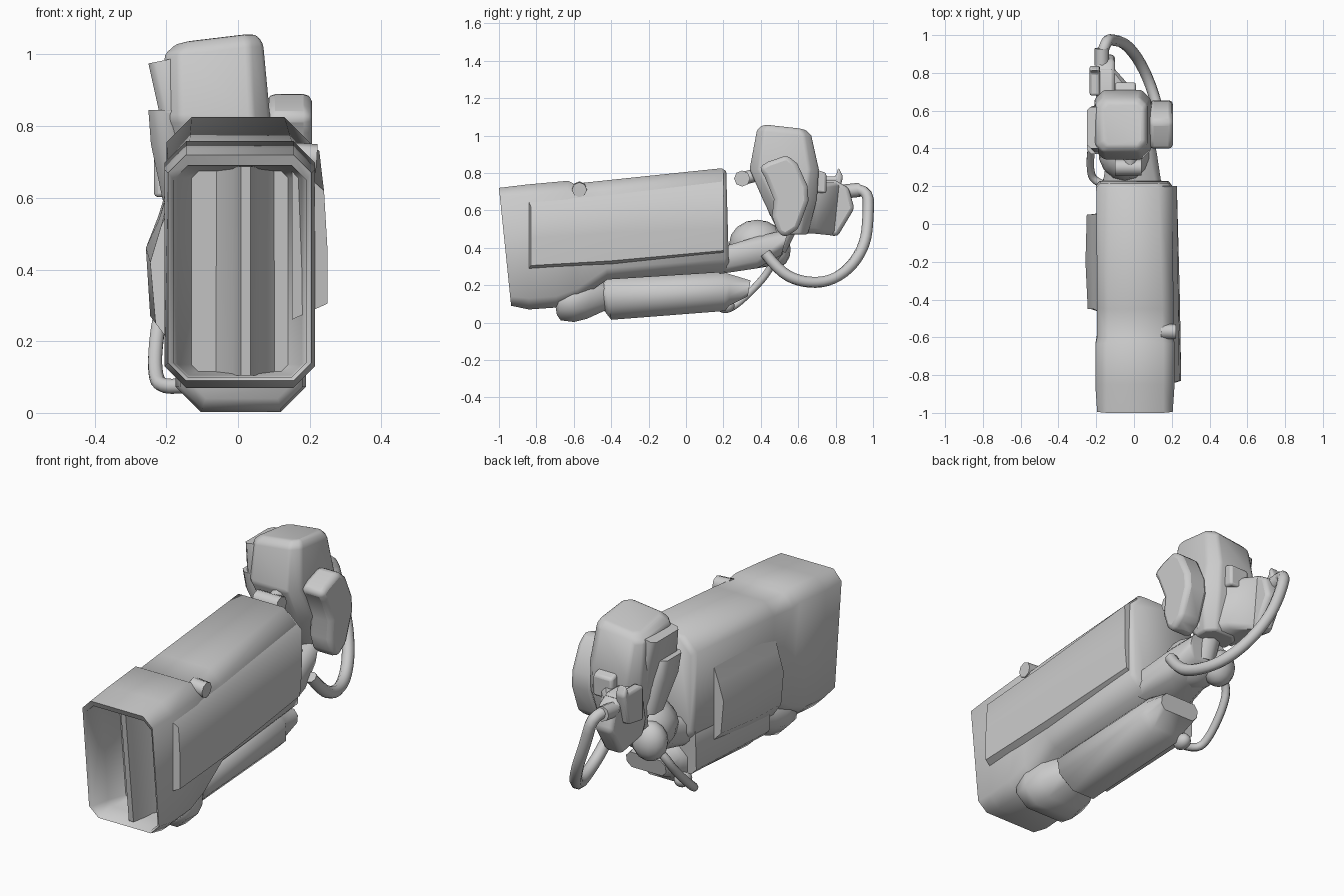
import bpy, bmesh, math


def finish(ob, angle=50):
    bpy.ops.object.select_all(action='DESELECT')
    ob.select_set(True)
    bpy.context.view_layer.objects.active = ob
    bpy.ops.object.shade_smooth_by_angle(angle=math.radians(angle))
    return ob


def octagon(a0, a1, b0, b1, c):
    return [(a0 + c, b0), (a1 - c, b0), (a1, b0 + c), (a1, b1 - c),
            (a1 - c, b1), (a0 + c, b1), (a0, b1 - c), (a0, b0 + c)]


def ring_y(yt, yb, x0, x1, z0, z1, c):
    """Chamfered section facing y, leaning from yb at the bottom to yt at the top."""
    return [(x, yb + (yt - yb) * (z - z0) / (z1 - z0), z)
            for x, z in octagon(x0, x1, z0, z1, c)]


def ring_z(z, x0, x1, y0, y1, c, tilt=0.0, roll=0.0):
    """Chamfered section facing z, tilted along y and rolled along x."""
    return [(x, y, z + tilt * (y - (y0 + y1) / 2) + roll * (x - (x0 + x1) / 2))
            for x, y in octagon(x0, x1, y0, y1, c)]


def loft(name, rings, bevel=0.0):
    bm = bmesh.new()
    vs = [[bm.verts.new(p) for p in r] for r in rings]
    n = len(rings[0])
    for a, b in zip(vs, vs[1:]):
        for i in range(n):
            j = (i + 1) % n
            bm.faces.new((a[i], a[j], b[j], b[i]))
    bm.faces.new(vs[0][::-1])
    bm.faces.new(vs[-1])
    bmesh.ops.recalc_face_normals(bm, faces=bm.faces)
    me = bpy.data.meshes.new(name)
    bm.to_mesh(me)
    bm.free()
    ob = bpy.data.objects.new(name, me)
    bpy.context.collection.objects.link(ob)
    finish(ob)
    if bevel:
        m = ob.modifiers.new("Bevel", 'BEVEL')
        m.width, m.segments, m.limit_method = bevel, 2, 'ANGLE'
        while ob.modifiers[0] != m:  # bevel before the smoothing
            bpy.ops.object.modifier_move_up(modifier=m.name)
    return ob


def prism(name, x0, x1, profile, bevel=0.012):
    """Side profile in (y, z) extruded along x."""
    return loft(name, [[(x, y, z) for y, z in profile] for x in (x0, x1)], bevel)


def hose(name, pts, r, smooth=True):
    cu = bpy.data.curves.new(name, 'CURVE')
    cu.dimensions = '3D'
    cu.bevel_depth, cu.bevel_resolution, cu.use_fill_caps = r, 2, True
    cu.resolution_u = 4
    sp = cu.splines.new('NURBS' if smooth else 'POLY')
    sp.points.add(len(pts) - 1)
    for p, co in zip(sp.points, pts):
        p.co = (*co, 1)
    if smooth:
        sp.order_u, sp.use_endpoint_u = 3, True
    ob = bpy.data.objects.new(name, cu)
    bpy.context.collection.objects.link(ob)
    return ob


def ball(name, loc, scale):
    bpy.ops.mesh.primitive_uv_sphere_add(segments=14, ring_count=8, location=loc)
    ob = bpy.context.object
    ob.name, ob.scale = name, scale
    return finish(ob, 60)


# Main housing: starts at the back of the recess, folds over the rim, runs back
loft("housing", [
    ring_y(-0.79, -0.73, -0.13, 0.14, 0.115, 0.675, 0.02),
    ring_y(-0.88, -0.82, -0.168, 0.178, 0.105, 0.685, 0.03),
    ring_y(-0.985, -0.925, -0.18, 0.19, 0.10, 0.69, 0.04),
    ring_y(-1.00, -0.935, -0.195, 0.205, 0.09, 0.72, 0.05),
    ring_y(-0.85, -0.84, -0.205, 0.215, 0.07, 0.738, 0.06),
    ring_y(-0.63, -0.70, -0.205, 0.215, 0.08, 0.758, 0.06),
    ring_y(-0.60, -0.58, -0.195, 0.21, 0.12, 0.742, 0.06),
    ring_y(-0.45, -0.42, -0.195, 0.21, 0.23, 0.758, 0.06),
    ring_y(0.19, 0.21, -0.20, 0.20, 0.27, 0.825, 0.07),
    ring_y(0.215, 0.23, -0.18, 0.18, 0.29, 0.81, 0.07)])

# Flared ridge that divides the front recess into two troughs
loft("recess_ridge", [
    [(-0.07, yb, z), (-0.015, yb - 0.06, z), (0.008, yf, z), (0.035, yf, z), (0.058, yb - 0.06, z), (0.11, yb, z)]
    for z, yf, yb in ((0.105, -0.905, -0.72), (0.687, -0.97, -0.78))])

# Side swellings of the housing
loft("right_side_panel", [
    [(0.15, -0.86, 0.26), (0.25, -0.83, 0.305), (0.25, -0.83, 0.45), (0.24, -0.83, 0.62), (0.15, -0.86, 0.70)],
    [(0.15, -0.4, 0.28), (0.24, -0.4, 0.33), (0.243, -0.4, 0.48), (0.235, -0.4, 0.66), (0.15, -0.4, 0.735)],
    [(0.15, 0.2, 0.34), (0.215, 0.2, 0.385), (0.225, 0.2, 0.5), (0.227, 0.2, 0.73), (0.15, 0.2, 0.80)]])
loft("left_side_panel", [
    [(-0.17, -0.47, 0.17), (-0.23, -0.45, 0.25), (-0.245, -0.45, 0.42), (-0.215, -0.45, 0.52), (-0.17, -0.47, 0.62)],
    [(-0.17, -0.2, 0.19), (-0.245, -0.2, 0.27), (-0.257, -0.2, 0.46), (-0.22, -0.2, 0.54), (-0.17, -0.2, 0.70)],
    [(-0.17, 0.06, 0.22), (-0.235, 0.05, 0.29), (-0.25, 0.05, 0.46), (-0.222, 0.05, 0.55), (-0.17, 0.06, 0.72)]])
hose("top_knob", [(0.14, -0.57, 0.715), (0.22, -0.57, 0.71)], 0.04, False)

# Left wall reaching down beside the lower cylinder
loft("left_skirt", [
    ring_y(-0.42, -0.40, -0.195, -0.09, 0.09, 0.34, 0.03),
    ring_y(0.21, 0.20, -0.20, -0.09, 0.12, 0.38, 0.03)])

# Lower cylinder with its rounded nose
loft("lower_nose", [
    ring_y(-0.71, -0.69, -0.13, 0.15, 0.04, 0.16, 0.04),
    ring_y(-0.69, -0.67, -0.16, 0.18, 0.012, 0.20, 0.06),
    ring_y(-0.60, -0.60, -0.175, 0.19, 0.003, 0.22, 0.07),
    ring_y(-0.50, -0.53, -0.155, 0.16, 0.02, 0.24, 0.06),
    ring_y(-0.42, -0.42, -0.11, 0.10, 0.07, 0.22, 0.04)])
loft("lower_cylinder", [
    ring_y(-0.47, -0.45, -0.10, 0.09, 0.08, 0.19, 0.04),
    ring_y(-0.44, -0.40, -0.15, 0.13, 0.015, 0.25, 0.075),
    ring_y(0.20, 0.21, -0.15, 0.13, 0.062, 0.27, 0.065),
    ring_y(0.23, 0.23, -0.13, 0.115, 0.09, 0.26, 0.05),
    ring_y(0.345, 0.33, -0.12, 0.105, 0.14, 0.225, 0.025)])
ball("hose_fitting", (-0.13, 0.21, 0.09), (0.04, 0.05, 0.04))
hose("small_hose", [(-0.13, 0.2, 0.08), (-0.21, 0.22, 0.065), (-0.235, 0.29, 0.11),
                    (-0.225, 0.42, 0.24), (-0.20, 0.47, 0.33), (-0.13, 0.48, 0.38)], 0.021)

# Rear linkage between housing and head
loft("rear_arm", [
    ring_y(0.18, 0.18, -0.17, 0.15, 0.26, 0.40, 0.03),
    ring_y(0.38, 0.38, -0.14, 0.12, 0.29, 0.46, 0.04),
    ring_y(0.55, 0.51, -0.12, 0.08, 0.36, 0.50, 0.04)])
ball("rear_dome", (-0.05, 0.38, 0.42), (0.14, 0.15, 0.13))
ball("rear_joint", (-0.13, 0.48, 0.39), (0.09, 0.08, 0.10))
hose("neck_post", [(-0.04, 0.48, 0.40), (-0.03, 0.55, 0.54)], 0.06, False)

# Head block
loft("head_block", [
    ring_z(1.035, -0.17, 0.05, 0.41, 0.64, 0.03, -0.11, 0.12),
    ring_z(1.005, -0.205, 0.07, 0.38, 0.67, 0.04, -0.11, 0.12),
    ring_z(0.82, -0.21, 0.09, 0.34, 0.71, 0.05),
    ring_z(0.66, -0.19, 0.10, 0.41, 0.70, 0.06),
    ring_z(0.47, -0.13, 0.06, 0.50, 0.65, 0.04)], 0.012)
loft("head_left_plate", [
    ring_z(0.985, -0.25, -0.15, 0.40, 0.62, 0.02, 0, 0.2),
    ring_z(0.84, -0.22, -0.13, 0.37, 0.63, 0.02),
    ring_z(0.72, -0.20, -0.13, 0.40, 0.62, 0.02)])
loft("head_left_pod", [
    ring_z(0.845, -0.25, -0.16, 0.37, 0.53, 0.025),
    ring_z(0.75, -0.243, -0.15, 0.38, 0.56, 0.03),
    ring_z(0.57, -0.205, -0.11, 0.45, 0.58, 0.03)])
hose("head_front_bar", [(-0.10, 0.30, 0.77), (0.04, 0.30, 0.77)], 0.043, False)
hose("head_front_stem", [(-0.02, 0.30, 0.77), (-0.02, 0.42, 0.80)], 0.035, False)
prism("head_rear_block", -0.10, 0.01,
      [(0.66, 0.70), (0.75, 0.69), (0.75, 0.80), (0.66, 0.83)])

# Bent canister on the right of the head
prism("right_canister", 0.08, 0.207,
      [(0.39, 0.83), (0.42, 0.78), (0.47, 0.66), (0.46, 0.57), (0.49, 0.48), (0.53, 0.455),
       (0.60, 0.50), (0.655, 0.65), (0.65, 0.73), (0.595, 0.85), (0.54, 0.895), (0.44, 0.86)], 0.035)

# Jaw running from the head to the rear plate that holds the upper hose end
loft("jaw", [
    ring_y(0.60, 0.56, -0.18, 0.08, 0.48, 0.74, 0.03),
    ring_y(0.72, 0.69, -0.19, -0.01, 0.475, 0.75, 0.03),
    ring_y(0.82, 0.79, -0.20, -0.10, 0.465, 0.75, 0.02)])
prism("rear_plate", -0.20, -0.10,
      [(0.60, 0.56), (0.63, 0.49), (0.81, 0.46), (0.90, 0.61), (0.87, 0.72), (0.80, 0.76), (0.64, 0.76)], 0.02)
prism("rear_plate_fin", -0.235, -0.18,
      [(0.68, 0.60), (0.80, 0.62), (0.84, 0.78), (0.815, 0.83), (0.80, 0.78), (0.68, 0.78)])
hose("rear_plate_socket", [(-0.17, 0.84, 0.70), (-0.17, 0.93, 0.71)], 0.038, False)

# Large breathing hose
hose("large_hose", [(0.12, 0.425, 0.37), (0.135, 0.50, 0.27), (0.125, 0.62, 0.215), (0.08, 0.76, 0.215),
                    (0.02, 0.88, 0.29), (-0.05, 0.96, 0.42), (-0.11, 0.975, 0.57),
                    (-0.15, 0.975, 0.72), (-0.17, 0.89, 0.71)], 0.03)
